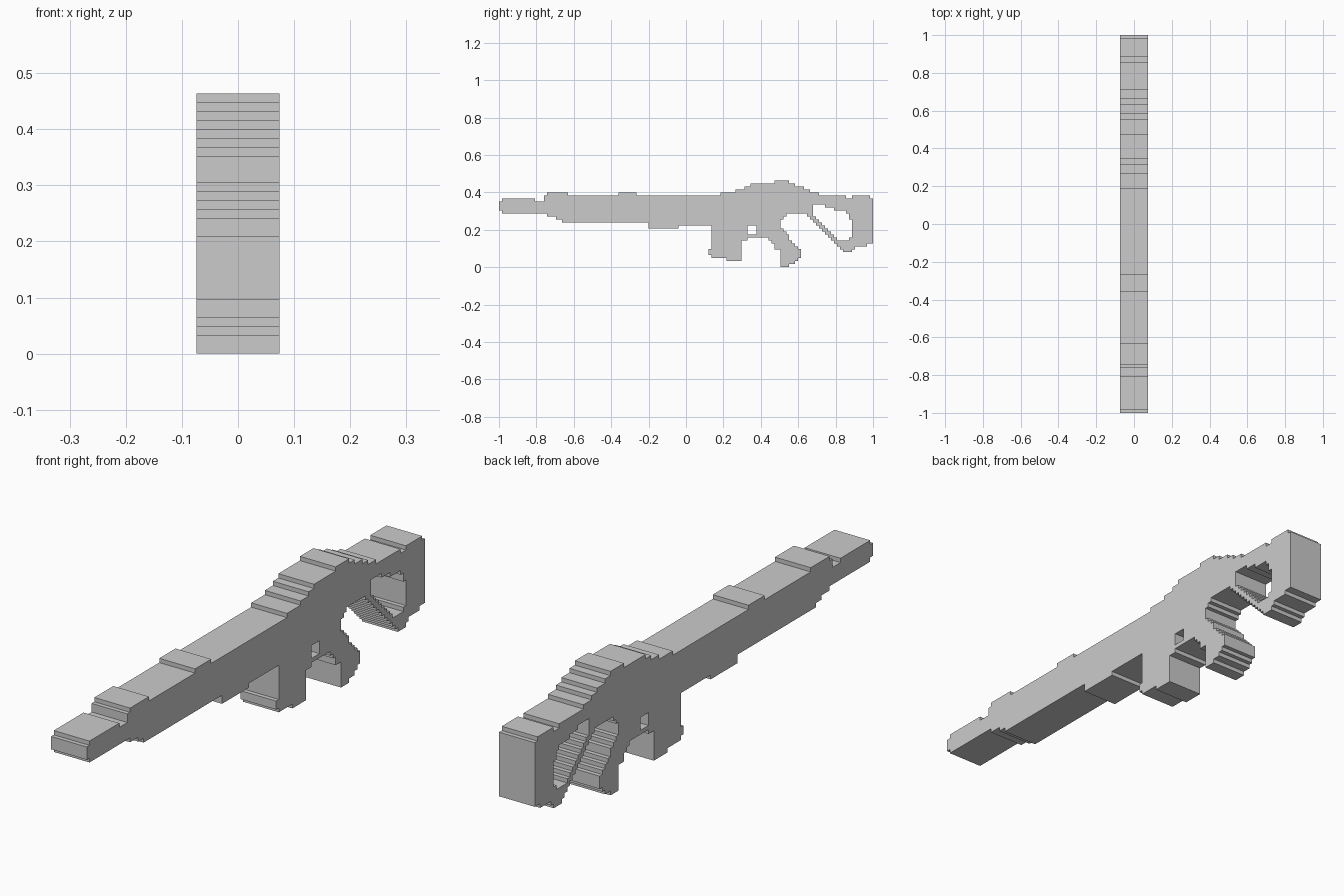
import bpy, bmesh

if "Cube" in bpy.data.objects:
    bpy.data.objects.remove(bpy.data.objects["Cube"])

CELL = 0.016      # size of one silhouette step
HALF = 0.074      # half thickness


def stair(steps, end):
    """Turn (start column, height) steps into a stepped polyline."""
    pts = []
    for k, (i, z) in enumerate(steps):
        nxt = steps[k + 1][0] if k + 1 < len(steps) else end
        pts += [(i, z), (nxt, z)]
    return pts


def slab(name, tops, bottoms, end):
    """Extrude the stepped area between two stairs across the thickness."""
    outline = stair(bottoms, end) + stair(tops, end)[::-1]
    bm = bmesh.new()
    verts = [bm.verts.new((-HALF, i * CELL - 1, z * CELL)) for i, z in outline]
    face = bm.faces.new(verts)
    ext = bmesh.ops.extrude_face_region(bm, geom=[face])["geom"]
    moved = [g for g in ext if isinstance(g, bmesh.types.BMVert)]
    bmesh.ops.translate(bm, vec=(2 * HALF, 0, 0), verts=moved)
    bmesh.ops.recalc_face_normals(bm, faces=bm.faces)
    mesh = bpy.data.meshes.new(name)
    bm.to_mesh(mesh)
    bm.free()
    obj = bpy.data.objects.new(name, mesh)
    bpy.context.collection.objects.link(obj)
    return obj


# Muzzle
slab("muzzle", [(0, 22), (1, 23), (12, 22)], [(0, 19), (1, 18)], 15)

# Handguard, receiver and the arch behind the grip
slab("receiver",
     [(15, 24), (16, 25), (23, 24), (40, 25), (46, 24), (74, 25), (79, 26),
      (82, 27), (84, 28), (92, 29), (97, 28), (99, 27), (102, 26), (104, 25)],
     [(15, 18), (16, 17), (19, 16), (21, 15), (50, 13), (60, 14), (94, 16),
      (95, 17), (96, 18), (103, 17), (104, 16)], 105)

# Magazine
slab("magazine", [(70, 6), (71, 14)],
     [(70, 4), (71, 3), (76, 2), (81, 9)], 83)

# Bar under the square trigger opening
slab("trigger_guard", [(83, 11)], [(83, 10)], 86)

# Pistol grip
slab("grip",
     [(86, 14), (94, 13), (95, 12), (96, 11), (97, 9), (98, 8), (99, 7), (100, 6)],
     [(86, 10), (90, 9), (91, 8), (92, 6), (94, 0), (97, 1), (99, 2), (100, 3)], 101)

# Stock: top arm, diagonal strut and butt around the open hole
slab("stock_arm", [(105, 25), (107, 24), (116, 23)],
     [(105, 21), (109, 20), (112, 19), (116, 18), (117, 16)], 118)
slab("stock_strut",
     [(i, 122 - i) for i in range(105, 114)] + [(114, 9), (117, 10)],
     [(i, 120 - i) for i in range(105, 115)] + [(115, 5)], 118)
slab("stock_butt", [(118, 24), (124, 23)],
     [(118, 6), (119, 7), (123, 8)], 125)
